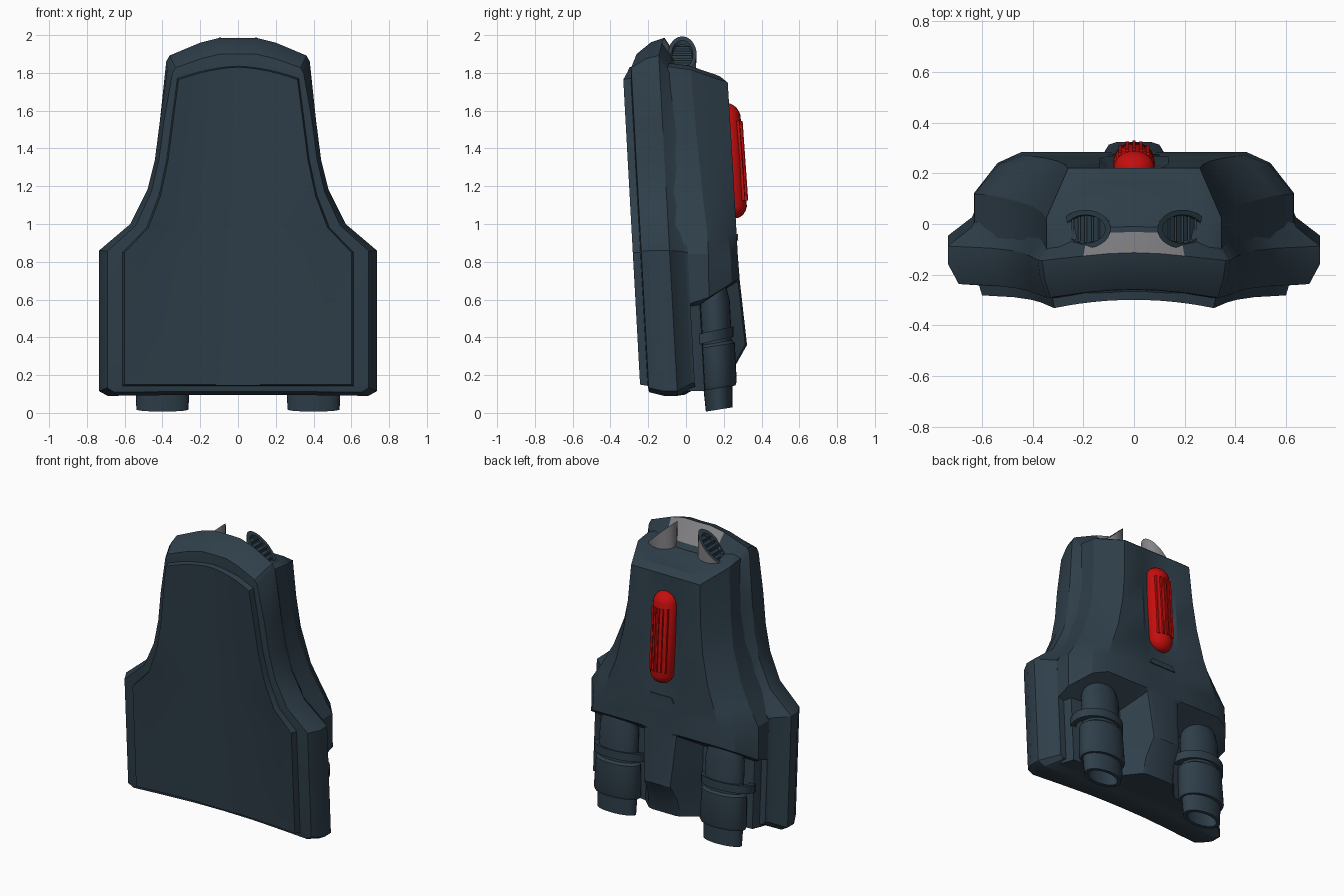
import bpy, bmesh, math
from mathutils import Vector

if "Cube" in bpy.data.objects:
    bpy.data.objects.remove(bpy.data.objects["Cube"])


def material(name, col):
    m = bpy.data.materials.new(name)
    m.diffuse_color = (*col, 1)
    m.use_nodes = True
    m.node_tree.nodes["Principled BSDF"].inputs["Base Color"].default_value = m.diffuse_color
    return m


SLATE = material("dark slate", (0.028, 0.049, 0.068))
RED = material("signal red", (0.56, 0.004, 0.004))
GREY = material("mid grey", (0.23, 0.23, 0.245))


def lean(x, v, z):
    # the whole pack leans slightly towards the front
    return Vector((x, v - 0.055 * (z - 1), z))


def finish(name, bm, mats, angle=30):
    bmesh.ops.recalc_face_normals(bm, faces=bm.faces)
    me = bpy.data.meshes.new(name)
    bm.to_mesh(me)
    bm.free()
    for m in mats:
        me.materials.append(m)
    ob = bpy.data.objects.new(name, me)
    bpy.context.collection.objects.link(ob)
    bpy.ops.object.select_all(action='DESELECT')
    ob.select_set(True)
    bpy.context.view_layer.objects.active = ob
    bpy.ops.object.shade_smooth_by_angle(angle=math.radians(angle))
    return ob


def loft(name, rings, mats, rule=None, caps=True, closed=False, angle=30):
    bm = bmesh.new()
    rows = [[bm.verts.new(p) for p in r] for r in rings]
    n = len(rows[0])
    pairs = list(zip(rows, rows[1:])) + ([(rows[-1], rows[0])] if closed else [])
    for k, (a, b) in enumerate(pairs):
        for i in range(n):
            j = (i + 1) % n
            f = bm.faces.new((a[i], a[j], b[j], b[i]))
            if rule:
                f.material_index = rule(k, f.calc_center_median())
    if caps:
        for k, r in ((0, rows[0]), (len(pairs) - 1, rows[-1])):
            f = bm.faces.new(r)
            if rule:
                f.material_index = rule(k, f.calc_center_median())
    return finish(name, bm, mats, angle)


def full(half):
    # half outline starting and ending on x = 0 -> closed symmetric outline
    return half + [Vector((-p.x, p.y, p.z)) for p in reversed(half[1:-1])]


def box(bm, loc, size):
    vs = bmesh.ops.create_cube(bm, size=1)['verts']
    for v in vs:
        v.co = Vector((v.co.x * size[0], v.co.y * size[1], v.co.z * size[2])) + Vector(loc)
    return vs


# ---- front pad and frame share a concave bend ----
PAD = [(.15, .60), (.85, .60), (.98, .475), (1.15, .41), (1.34, .37), (1.55, .343), (1.765, .315)]


def pad_width(z):
    for (z0, w0), (z1, w1) in zip(PAD, PAD[1:]):
        if z <= z1:
            return w0 + (w1 - w0) * max(0, (z - z0) / (z1 - z0))
    return PAD[-1][1]


def bend(x, z):
    return 0.036 * max(0, 1 - (x / pad_width(z)) ** 2)


# frame: layered rings between an outer and an inner outline
outer = [(0, .095), (.24, .095), (.46, .093), (.69, .09), (.735, .115), (.735, .86), (.57, 1.0),
         (.48, 1.18), (.44, 1.34), (.413, 1.55), (.38, 1.86), (.362, 1.892), (.2, 1.96), (.1, 1.985), (0, 1.985)]
inner = [(0, .15), (.2, .15), (.4, .15), (.585, .15), (.605, .17), (.605, .85), (.48, .98),
         (.415, 1.15), (.375, 1.34), (.347, 1.55), (.32, 1.75), (.305, 1.775), (.18, 1.81), (.09, 1.83), (0, 1.83)]
layers = [(-.25, .9, .9), (-.245, .33, .55), (-.165, 0, .15), (-.095, 0, 0), (-.02, .73, .8), (0, .8, 1)]
rings = []
for v, t, top in layers:
    half = []
    for (xo, zo), (xi, zi) in zip(outer, inner):
        k = top if zo > 1.85 else t
        x, z = xo + (xi - xo) * k, zo + (zi - zo) * k
        half.append(lean(x, v + bend(x, z), z))
    rings.append(full(half))
loft("back_frame", rings, [SLATE, GREY],
     lambda k, c: 1 if k == 3 and c.z > 1.85 and abs(c.x) < .2 else 0)

# pad: curved grid with a bevelled skirt
bm = bmesh.new()
COLS = 12
grid = []
for r, (z, w) in enumerate(PAD):
    row = []
    for c in range(COLS + 1):
        s = 2 * c / COLS - 1
        zz = z + (.065 * (1 - abs(s) ** 1.7) if r == len(PAD) - 1 else 0)
        row.append(bm.verts.new(lean(s * w, -.29 + .036 * (1 - s * s), zz)))
    grid.append(row)
for a, b in zip(grid, grid[1:]):
    for c in range(COLS):
        bm.faces.new((a[c], a[c + 1], b[c + 1], b[c]))
ext = bmesh.ops.extrude_edge_only(bm, edges=[e for e in bm.edges if e.is_boundary])
for v in ext['geom']:
    if isinstance(v, bmesh.types.BMVert):
        v.co.x *= 1.03
        v.co.z = 1 + (v.co.z - 1) * 1.012
        v.co.y += .06
finish("back_pad", bm, [SLATE])

# ---- rear body: stations of (z, slope of the ring, back width, back v, side width, side v, bulge) ----
stations = [(1.85, -.35, .22, .22, .30, .06, 0), (1.83, -.35, .26, .262, .345, .07, 0),
            (1.5, 0, .275, .264, .375, .08, .005), (1.3, 0, .30, .265, .41, .09, .01),
            (1.1, 0, .345, .265, .48, .10, .02), (.95, 0, .40, .265, .56, .11, .03),
            (.84, 0, .435, .265, .63, .11, .04), (.57, .6, .445, .268, .632, .10, .04)]
rings = []
for z, sl, xb, vb, xs, vs, bulge in stations:
    dip = .018 if 1 < z < 1.6 else 0          # shallow trough behind the light
    pts = [(0, vb - dip), (.105, vb - dip), (.135, vb), (xb, vb),
           ((xb + xs) / 2, (vb + vs) / 2 + bulge), (xs, vs), (xs, -.03), (xs, -.12), (0, -.12)]
    rings.append(full([lean(x, v, z + sl * max(0, v - .03)) for x, v in pts]))
# below the hoods: recessed walls with a central keel
for z, sl, vk, wk in [(.56, .6, .268, .12), (.36, 0, .288, .10), (.25, 0, .22, .11), (.115, .1, .19, .12)]:
    pts = [(0, vk), (wk * .7, vk), (wk, vk - .01), (.21, .09), (.40, .06), (.57, .05),
           (.60, -.03), (.60, -.12), (0, -.12)]
    rings.append(full([lean(x, v, z + sl * max(0, v - .03)) for x, v in pts]))
loft("rear_body", rings, [SLATE], angle=25)

# small step under the light
bm = bmesh.new()
for v in box(bm, (0, .262, .93), (.2, .02, .035)):
    if v.co.z > .93:
        v.co.x *= .8
    v.co = lean(*v.co)
finish("rear_step", bm, [SLATE])

# ---- red light: stretched capsule with ribs ----
bm = bmesh.new()
bmesh.ops.create_uvsphere(bm, u_segments=24, v_segments=12, radius=1)
for v in bm.verts:
    x, y, z = v.co
    zz = 1.335 + .085 * z + (.22 if z > .01 else -.22 if z < -.01 else 0)
    v.co = lean(x * .083, .256 + y * .07 - .015 * (zz - 1.335), zz)
finish("rear_light", bm, [RED], 40)
bm = bmesh.new()
for i in range(-2, 3):
    x = i * .027
    y = .256 + .07 * math.sqrt(1 - (x / .083) ** 2)
    for v in box(bm, (x, y - .008, 1.335), (.013, .03, .42)):
        v.co = lean(v.co.x, v.co.y - .015 * (v.co.z - 1.335), v.co.z)
finish("light_ribs", bm, [RED])


def ellipse(cx, cy, z, rx, ry, sx=0, sy=0, n=28):
    out = []
    for i in range(n):
        a = 2 * math.pi * i / n
        x, y = rx * math.cos(a), ry * math.sin(a)
        out.append(Vector((cx + x, cy + y, z + sx * x + sy * y)))
    return out


for side, s in (("right", 1), ("left", -1)):
    # exhaust nozzle: stepped oval tube with a hollow end
    prof = [(.66, .115, .07), (.58, .135, .085), (.37, .135, .085), (.355, .155, .1), (.15, .165, .1),
            (.13, .155, .092), (.13, .142, .076), (.018, .138, .07), (.018, .112, .052), (.12, .105, .048)]
    loft(side + "_nozzle",
         [ellipse(s * .4, .176 - .05 * z, z, rx, ry, sy=.16) for z, rx, ry in prof], [SLATE])
    # clamp band around the nozzle
    loft(side + "_clamp",
         [ellipse(s * .405, .122, z, rx, ry, sy=.22)
          for z, rx, ry in ((.375, .15, .09), (.375, .185, .13), (.43, .185, .13), (.43, .15, .09))],
         [SLATE], caps=False, closed=True)
    # top vent: oval tube cut at a slant, facing outwards
    cut = -.95 * s
    loft(side + "_vent",
         [ellipse(s * .175, -.015, 1.74, .085, .065),
          ellipse(s * .192, -.02, 1.898, .1, .076, cut),
          ellipse(s * .192, -.02, 1.898, .078, .056, cut),
          ellipse(s * .185, -.02, 1.880, .074, .053, cut)],
         [GREY, SLATE], lambda k, c: 0 if k == 0 else 1)
    # vent grille bars
    bm = bmesh.new()
    for i in range(-2, 3):
        x = i * .026
        h = .053 * math.sqrt(1 - (x / .078) ** 2)
        box(bm, (s * .19 + x, -.02, 1.884 + cut * x), (.009, 2 * h, .014))
    finish(side + "_vent_grille", bm, [SLATE])
